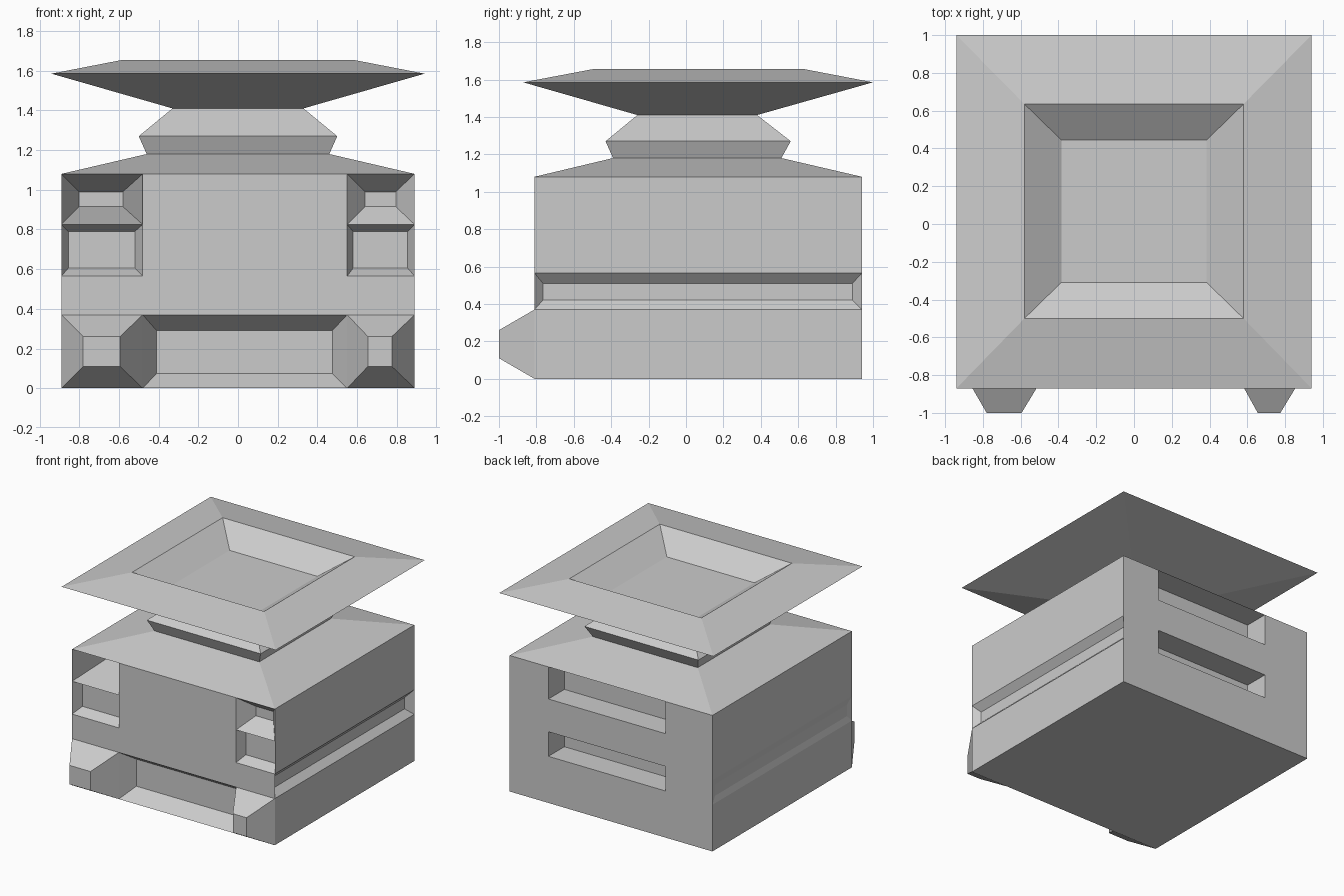
import bpy, bmesh

if "Cube" in bpy.data.objects:
    bpy.data.objects.remove(bpy.data.objects["Cube"])

HX, Y0, Y1 = 0.89, -0.81, 0.94            # body half width, front and back planes
XS = [-HX, -0.48, 0.55, HX]               # column lines
ZS = [0, 0.37, 0.565, 0.825, 1.08]        # row lines


def finish(bm, name):
    bmesh.ops.remove_doubles(bm, verts=bm.verts, dist=1e-4)
    bmesh.ops.recalc_face_normals(bm, faces=bm.faces)
    me = bpy.data.meshes.new(name)
    bm.to_mesh(me)
    bm.free()
    ob = bpy.data.objects.new(name, me)
    bpy.context.collection.objects.link(ob)
    return ob


def rect(bm, place, u0, u1, z0, z1, w):
    return [bm.verts.new(place(u, z, w))
            for u, z in ((u0, z0), (u1, z0), (u1, z1), (u0, z1))]


def bridge(bm, a, b):
    for i in range(4):
        j = (i + 1) % 4
        bm.faces.new((a[i], a[j], b[j], b[i]))


def panel(bm, place, outer, w, inner=None, w_inner=0):
    """One wall cell; with an inner rectangle it becomes a niche or a boss."""
    a = rect(bm, place, *outer, w)
    if inner:
        b = rect(bm, place, *inner, w_inner)
        bridge(bm, a, b)
        a = b
    bm.faces.new(a)


def on_y(u, z, w):
    return (u, w, z)


def on_x(u, z, w):
    return (w, u, z)


def loft(name, rings, cap=False):
    bm = bmesh.new()
    loops = [[bm.verts.new((x, y, z)) for x, y in ((-h, a), (h, a), (h, b), (-h, b))]
             for z, h, a, b in rings]
    for p, q in zip(loops, loops[1:]):
        bridge(bm, p, q)
    if cap:
        bm.faces.new(loops[-1])
    return finish(bm, name)


# Front details: (column, row) -> inner rectangle and its y
front = {
    (0, 0): ((-0.78, -0.595, 0.11, 0.26), -1.0),     # feet
    (2, 0): ((0.655, 0.775, 0.11, 0.26), -1.0),
    (1, 0): ((-0.41, 0.475, 0.075, 0.29), Y0 + 0.12),  # low tray opening
    (0, 2): ((-0.855, -0.52, 0.605, 0.79), Y0 + 0.08),  # square windows
    (2, 2): ((0.58, 0.855, 0.605, 0.79), Y0 + 0.08),
    (0, 3): ((-0.80, -0.58, 0.915, 0.99), Y0 + 0.38),  # upper niches
    (2, 3): ((0.64, 0.795, 0.915, 0.99), Y0 + 0.12),
}

# Body
bm = bmesh.new()
for c in range(3):
    for r in range(4):
        cell = (XS[c], XS[c + 1], ZS[r], ZS[r + 1])
        panel(bm, on_y, cell, Y0, *front.get((c, r), ()))
        # straight slots in the back
        slot = (cell, Y1 - 0.2) if c == 1 and r in (1, 3) else ()
        panel(bm, on_y, cell, Y1, *slot)
    # underside
    bm.faces.new([bm.verts.new((x, y, 0)) for x, y in
                  ((XS[c], Y0), (XS[c], Y1), (XS[c + 1], Y1), (XS[c + 1], Y0))])
# sides, with a bevelled groove (shallow on the left)
for side, depth in ((1, 0.05), (-1, 0.012)):
    for r in range(4):
        groove = ((-0.765, 0.89, 0.42, 0.51), side * (HX - depth)) if r == 1 else ()
        panel(bm, on_x, (Y0, Y1, ZS[r], ZS[r + 1]), side * HX, *groove)
finish(bm, "body")

# Sloped roof and neck
loft("roof_and_neck", [(1.08, HX, Y0, Y1), (1.18, 0.46, -0.39, 0.51),
                       (1.27, 0.50, -0.43, 0.56), (1.41, 0.33, -0.26, 0.38)])

# Wide flared tray with a sunken floor
loft("top_tray", [(1.41, 0.33, -0.26, 0.38), (1.585, 0.94, -0.87, 1.0),
                  (1.655, 0.58, -0.50, 0.635), (1.52, 0.385, -0.31, 0.445)], cap=True)
